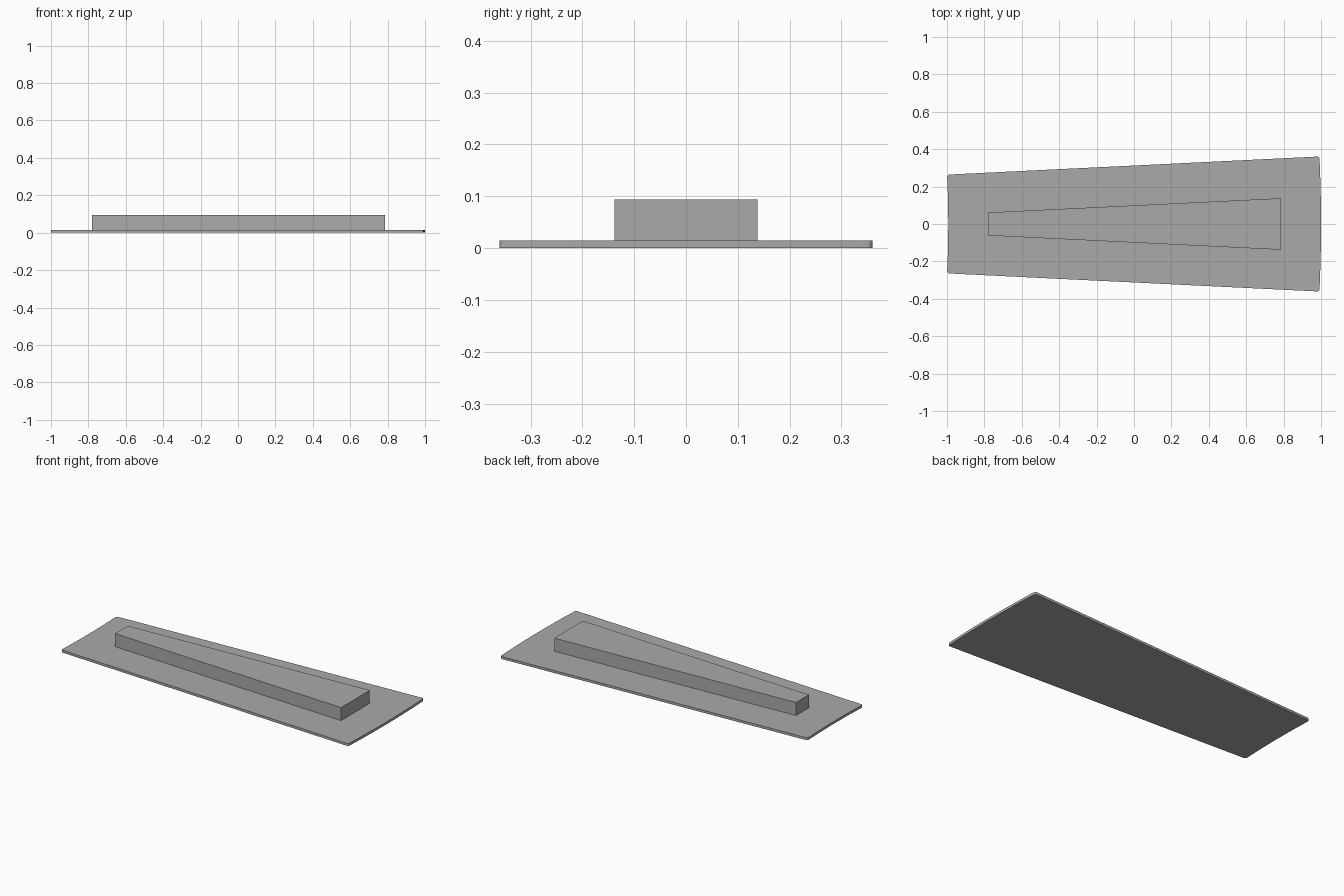
import bpy
import bmesh
from math import sin, cos, asin, atan

cube = bpy.data.objects.get("Cube")
if cube:
    bpy.data.objects.remove(cube, do_unlink=True)

# Both parts are slices of one ring, centred far out on the -x side
HALF_ANGLE = atan(0.0487)
OUTER = 7.42
INNER = 5.427
CENTRE_X = 1 - OUTER
STEPS = 16

grey = bpy.data.materials.new("plain grey")
grey.use_nodes = True
colour = (0.4, 0.4, 0.4, 1)
grey.diffuse_color = colour
grey.node_tree.nodes["Principled BSDF"].inputs["Base Color"].default_value = colour


def arc(radius, inset, direction):
    """Points along one curved end, its corners moved in from the sides."""
    half = HALF_ANGLE - asin(inset / radius)
    for i in range(STEPS + 1):
        t = direction * half * (2 * i / STEPS - 1)
        yield CENTRE_X + radius * cos(t), radius * sin(t)


def ring_slice(name, inset, bottom, top, rounding=0):
    outline = [*arc(OUTER - inset, inset, 1), *arc(INNER + inset, inset, -1)]
    bm = bmesh.new()
    verts = [bm.verts.new((x, y, bottom)) for x, y in outline]
    corners = [verts[i].co.xy.copy() for i in (0, STEPS, STEPS + 1, -1)]
    base = bm.faces.new(verts)
    made = bmesh.ops.extrude_face_region(bm, geom=[base], use_keep_orig=True)
    for v in made["geom"]:
        if isinstance(v, bmesh.types.BMVert):
            v.co.z = top
    bmesh.ops.recalc_face_normals(bm, faces=bm.faces)

    # Soften the four upright corner edges
    if rounding:
        upright = [e for e in bm.edges
                   if abs(e.verts[0].co.z - e.verts[1].co.z) > 0.001
                   and any((e.verts[0].co.xy - c).length < 0.0001 for c in corners)]
        bmesh.ops.bevel(bm, geom=upright, offset=rounding, segments=5,
                        profile=0.5, affect='EDGES')

    mesh = bpy.data.meshes.new(name)
    bm.to_mesh(mesh)
    bm.free()
    mesh.materials.append(grey)
    obj = bpy.data.objects.new(name, mesh)
    bpy.context.collection.objects.link(obj)
    bpy.ops.object.select_all(action='DESELECT')
    obj.select_set(True)
    bpy.context.view_layer.objects.active = obj
    bpy.ops.object.shade_smooth_by_angle()


# Thin tapered plate with the raised tapered block on top
ring_slice("base_plate", 0, 0, 0.015, rounding=0.012)
ring_slice("raised_block", 0.213, 0.015, 0.094)
